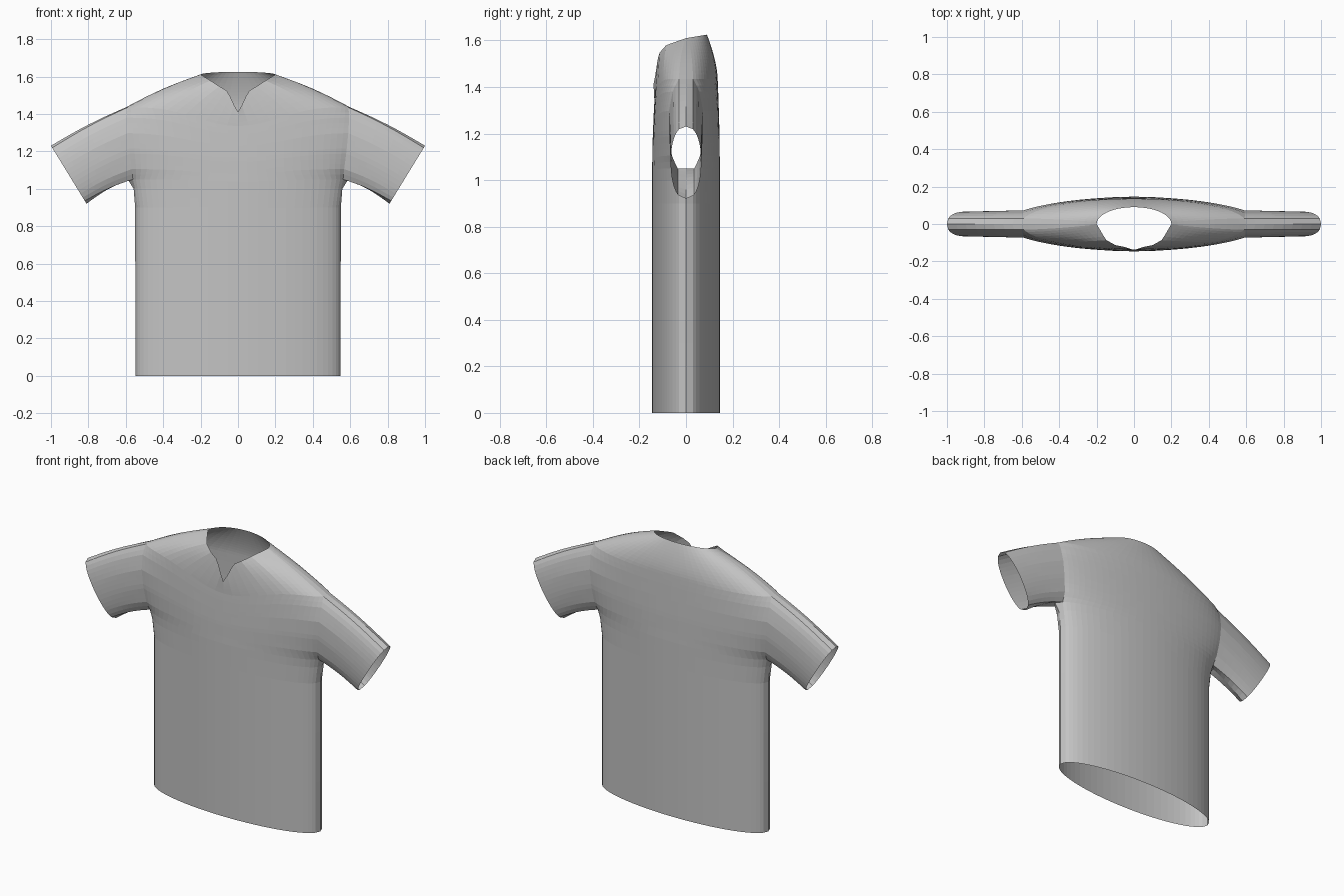
import bpy, bmesh, math
from mathutils import Vector

cube = bpy.data.objects.get("Cube")
if cube:
    bpy.data.objects.remove(cube, do_unlink=True)

COLS = 28        # columns across the front, and across the back
YOKE = 12        # rows from chest to neckline
SLEEVE = 8       # rows along a sleeve
ARM_ROWS = 14    # rows beside an armhole
ARM_LOW, ARM_TOP = 1.05, 1.435

# Body profile: height, seam half width, seam half depth, body half depth, side half width
BODY = [(0, .537, .03, .146, .548), (.9, .537, .03, .146, .55),
        (1.0, .55, .03, .146, .558), (1.05, .562, .035, .146, .59),
        (1.1, .567, .06, .145, .59), (1.2, .58, .073, .144, .59),
        (1.3, .59, .073, .141, .6), (1.39, .595, .055, .138, .6),
        (1.435, .59, .03, .136, .6)]
# Front neckline: distance from the middle, depth, height
NECK = [(0, -.14, 1.41), (.028, -.13, 1.46), (.053, -.122, 1.52),
        (.1, -.113, 1.548), (.15, -.085, 1.58), (.2, 0, 1.61)]


def sample(table, key):
    """Linear lookup in a table sorted by its first column."""
    for a, b in zip(table, table[1:]):
        if key <= b[0]:
            t = (key - a[0]) / (b[0] - a[0])
            return [p + (q - p) * t for p, q in zip(a, b)]
    return list(table[-1])


def halves(start):
    """Ring angles: right side, front, left side, back."""
    span = [start + (math.pi - 2 * start) * i / COLS for i in range(COLS + 1)]
    return [0] + span + [math.pi] + [math.pi + a for a in span]


def body_ring(z):
    _, w, y0, depth, side = sample(BODY, z)
    start = math.asin(y0 / depth)
    width = w / math.cos(start)
    ring = []
    for a in halves(start):
        if a in (0, math.pi):
            ring.append(Vector((side * math.cos(a), 0, z)))
            continue
        # rows dip under the neck opening
        dip = .1 * max(0, math.sin(a)) ** 8 * max(0, (z - 1) / (ARM_TOP - 1))
        ring.append(Vector((width * math.cos(a), -depth * math.sin(a), z - dip)))
    return ring


def neck_ring():
    ring = []
    for a in halves(.12):
        x, s = .2 * math.cos(a), math.sin(a)
        if s > .01:
            _, y, z = sample(NECK, abs(x))
        else:
            y, z = -.09 * s, 1.61 - .015 * s
        ring.append(Vector((x, y, z)))
    return ring


# Rows of the body up to the chest, then the yoke curving in to the neckline
heights = [0, .3, .6, .9, .95, 1.0]
first = len(heights)
heights += [ARM_LOW + (ARM_TOP - ARM_LOW) * i / ARM_ROWS for i in range(ARM_ROWS + 1)]
last = len(heights) - 1
rings = [body_ring(z) for z in heights]
chest, neck = rings[-1], neck_ring()
for k in range(1, YOKE + 1):
    t = k / YOKE
    row = []
    for p, q in zip(chest, neck):
        v = p.lerp(q, t)
        v.y = p.y + (q.y - p.y) * t ** 1.6
        v.z += .012 * math.sin(math.pi * t) * abs(p.x) / .6
        row.append(v)
    rings.append(row)

bm = bmesh.new()
grid = [[bm.verts.new(p) for p in ring] for ring in rings]
count = len(chest)
sides = (0, COLS + 2)

# Torso faces, leaving both armholes open
for r in range(len(grid) - 1):
    for c in range(count):
        d = (c + 1) % count
        if first <= r < last and (c in sides or d in sides):
            continue
        bm.faces.new((grid[r][c], grid[r][d], grid[r + 1][d], grid[r + 1][c]))

# Sleeves grow from the armhole edge to an oval cuff
for c, sign in zip(sides, (1, -1)):
    span = range(first, last + 1)
    loop = [grid[r][c + 1] for r in span] + [grid[last][c]]
    loop += [grid[r][c - 1] for r in reversed(span)] + [grid[first][c]]
    cuff = []
    for v in loop:
        a = math.atan2((v.co.z - 1.24) / .19, v.co.y / .073)
        up, out = math.sin(a), math.cos(a)
        out = math.copysign(abs(out) ** .8, out) if abs(out) > .001 else 0
        cuff.append(Vector((sign * (.905 + .095 * up), .066 * out, 1.075 + .155 * up)))
    previous = loop
    for k in range(1, SLEEVE + 1):
        t = k / SLEEVE
        current = []
        for v, q in zip(loop, cuff):
            p = v.co.lerp(q, t)
            p.z += .01 * math.sin(math.pi * t)
            current.append(bm.verts.new(p))
        for i in range(len(loop)):
            j = (i + 1) % len(loop)
            bm.faces.new((previous[i], previous[j], current[j], current[i]))
        previous = current

bmesh.ops.remove_doubles(bm, verts=list(bm.verts), dist=.0001)
bmesh.ops.recalc_face_normals(bm, faces=list(bm.faces))
# Make the cloth face outward
probe = max(bm.faces, key=lambda f: f.calc_center_median().y)
if probe.normal.y < 0:
    bmesh.ops.reverse_faces(bm, faces=list(bm.faces))

mesh = bpy.data.meshes.new("shirt")
bm.to_mesh(mesh)
bm.free()
shirt = bpy.data.objects.new("shirt", mesh)
bpy.context.collection.objects.link(shirt)

# Plain grey cloth
cloth = bpy.data.materials.new("grey_cloth")
cloth.use_nodes = True
grey = (.55, .55, .55, 1)
cloth.diffuse_color = grey
cloth.node_tree.nodes["Principled BSDF"].inputs["Base Color"].default_value = grey
mesh.materials.append(cloth)
